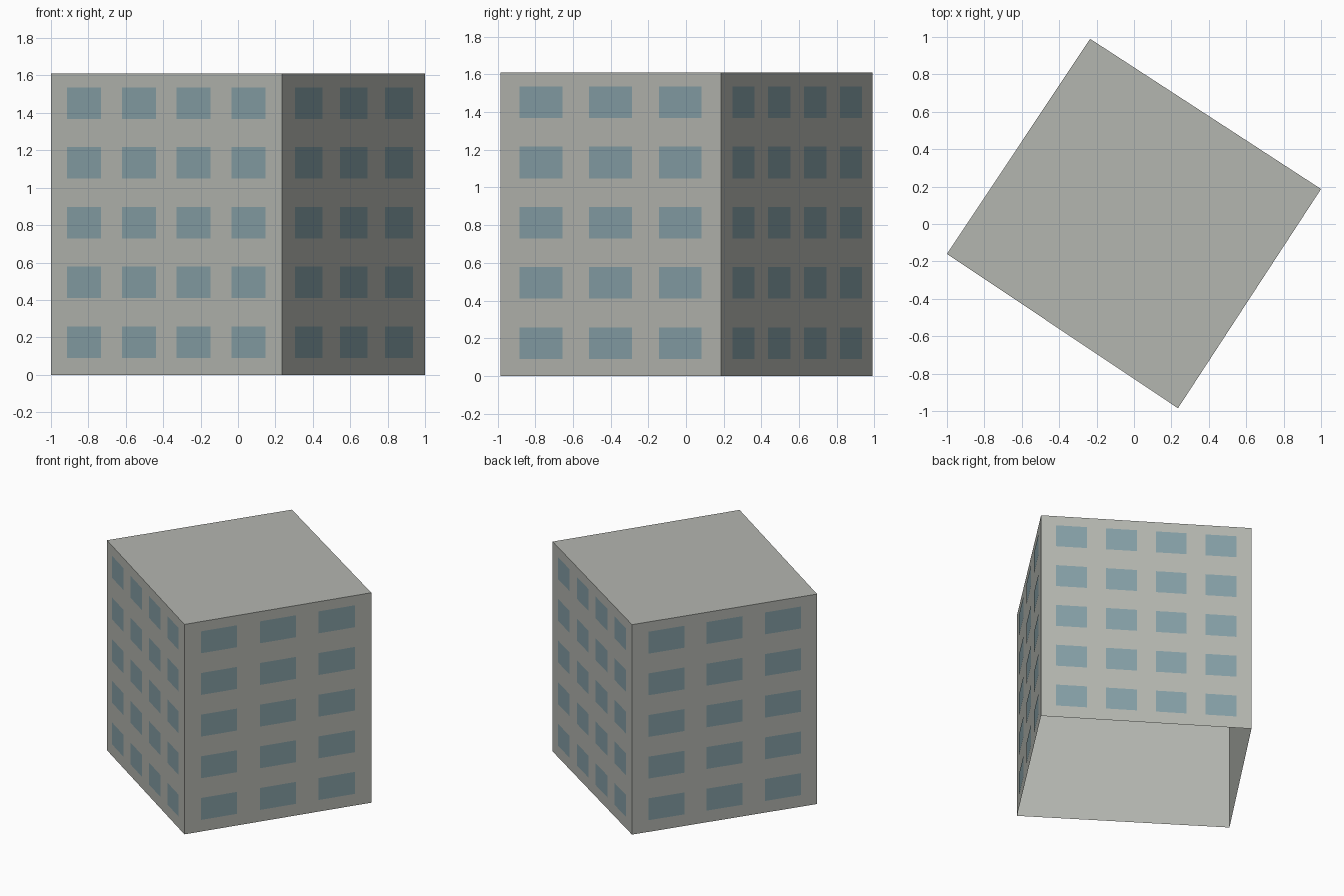
import bpy
import bmesh
from mathutils import Vector

cube = bpy.data.objects.get("Cube")
if cube:
    bpy.data.objects.remove(cube, do_unlink=True)


def make_material(name, rgb):
    mat = bpy.data.materials.new(name)
    mat.use_nodes = True
    color = (*rgb, 1.0)
    mat.diffuse_color = color
    mat.node_tree.nodes["Principled BSDF"].inputs["Base Color"].default_value = color
    return mat


def make_object(name, bm, mat):
    mesh = bpy.data.meshes.new(name)
    bm.to_mesh(mesh)
    bm.free()
    mesh.materials.append(mat)
    obj = bpy.data.objects.new(name, mesh)
    bpy.context.scene.collection.objects.link(obj)
    return obj


concrete = make_material("warm grey concrete", (0.456, 0.468, 0.434))
glass = make_material("blue grey glass", (0.235, 0.347, 0.381))

HEIGHT = 1.61
UP = Vector((0, 0, 1))
# Footprint corners, counter-clockwise from the left end of the front wall
corners = [Vector((x, y, 0)) for x, y in
           ((-1, -0.16), (0.235, -0.985), (1, 0.187), (-0.235, 0.99))]

# Shell: four walls and a flat roof, open underneath
bm = bmesh.new()
base = [bm.verts.new(c) for c in corners]
top = [bm.verts.new(c + UP * HEIGHT) for c in corners]
for i in range(4):
    j = (i + 1) % 4
    bm.faces.new((base[i], base[j], top[j], top[i]))
bm.faces.new(top)
make_object("building_shell", bm, concrete)


# Windows: thin panes in a grid, spaced by fractions of the wall length
def add_windows(name, start, end, columns, margin, width):
    bm = bmesh.new()
    along = end - start
    outward = along.cross(UP).normalized() * 0.002
    pitch = (1 - 2 * margin - width) / (columns - 1)
    for row in range(5):
        low = 0.09 + row * 0.3195
        high = low + 0.168
        for col in range(columns):
            a = margin + col * pitch
            b = a + width
            bm.faces.new([bm.verts.new(start + along * t + UP * z + outward)
                          for t, z in ((a, low), (b, low), (b, high), (a, high))])
    make_object(name, bm, glass)


for i, side in enumerate(("front", "left", "back", "right")):
    layout = (4, 0.071, 0.147) if i % 2 == 0 else (3, 0.088, 0.194)
    add_windows(side + "_windows", corners[i], corners[(i + 1) % 4], *layout)
